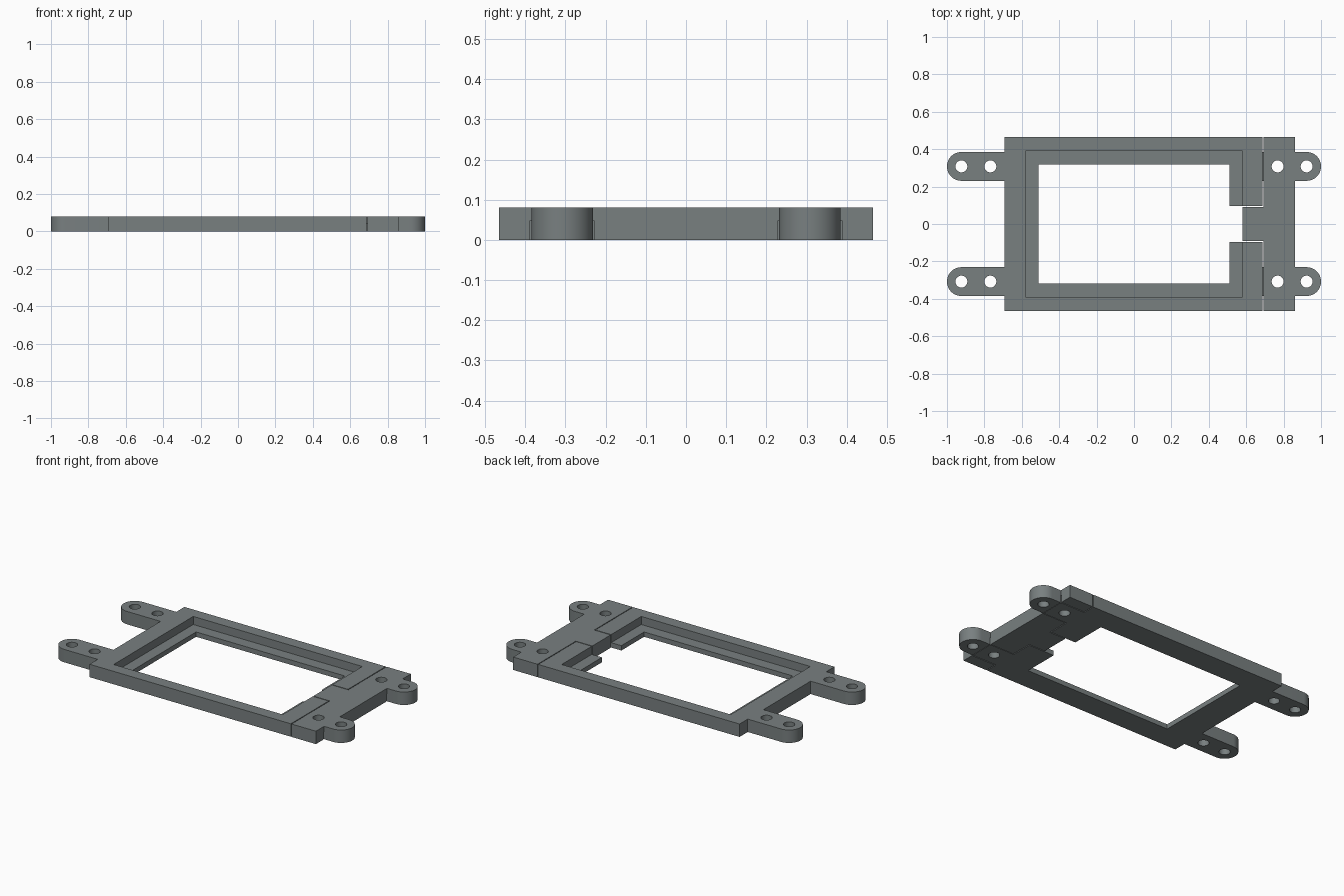
import bpy, bmesh, math

if "Cube" in bpy.data.objects:
    bpy.data.objects.remove(bpy.data.objects["Cube"])

H = 0.08            # plate thickness
LUG_Y, LUG_R, LUG_X, HOLE_X = 0.308, 0.077, 0.923, 0.768

grey = bpy.data.materials.new("slate grey")
grey.diffuse_color = (0.19, 0.215, 0.217, 1)
grey.use_nodes = True
grey.node_tree.nodes["Principled BSDF"].inputs["Base Color"].default_value = grey.diffuse_color


def prism(name, pts, z0, z1):
    """Extrude a flat outline from z0 to z1."""
    bm = bmesh.new()
    face = bm.faces.new([bm.verts.new((x, y, z0)) for x, y in pts])
    out = bmesh.ops.extrude_face_region(bm, geom=[face])
    bmesh.ops.translate(bm, vec=(0, 0, z1 - z0),
                        verts=[v for v in out["geom"] if isinstance(v, bmesh.types.BMVert)])
    bmesh.ops.recalc_face_normals(bm, faces=bm.faces)
    me = bpy.data.meshes.new(name)
    bm.to_mesh(me)
    bm.free()
    ob = bpy.data.objects.new(name, me)
    bpy.context.collection.objects.link(ob)
    me.materials.append(grey)
    return ob


def rect(x0, x1, y0, y1):
    return [(x0, y0), (x1, y0), (x1, y1), (x0, y1)]


def cut(ob, pts, z0, z1):
    """Subtract a prism from an object."""
    cutter = prism("cutter", pts, z0, z1)
    mod = ob.modifiers.new("cut", "BOOLEAN")
    mod.operation, mod.solver, mod.object = "DIFFERENCE", "EXACT", cutter
    bpy.context.view_layer.objects.active = ob
    bpy.ops.object.modifier_apply(modifier=mod.name)
    bpy.data.objects.remove(cutter)


def circle(x, y, r, n=32):
    return [(x + r * math.cos(2 * math.pi * i / n), y + r * math.sin(2 * math.pi * i / n))
            for i in range(n)]


def lug_side(edge, sign):
    """Upper half of an end outline, from the corner down past the rounded lug."""
    pts = [(edge, 0.465), (edge, LUG_Y + LUG_R)]
    for i in range(25):
        a = math.pi / 2 - math.pi * i / 24
        pts.append((sign * (LUG_X + LUG_R * math.cos(a)), LUG_Y + LUG_R * math.sin(a)))
    return pts + [(edge, LUG_Y - LUG_R)]


def mirrored(half):
    return half + [(x, -y) for x, y in reversed(half)]


def drill(ob, xs, ys=(-LUG_Y, LUG_Y)):
    for x in xs:
        for y in ys:
            cut(ob, circle(x, y, 0.032), -0.1, 0.2)


# Frame with two lugs, stepped opening and a gap for the tongue
frame = prism("frame", mirrored([(0.688, 0.465)] + lug_side(-0.693, -1)), 0, H)
cut(frame, rect(-0.58, 0.58, -0.39, 0.39), 0.03, 0.2)
cut(frame, rect(-0.51, 0.51, -0.318, 0.318), -0.1, 0.2)
cut(frame, rect(0.45, 0.8, -0.095, 0.095), -0.1, 0.2)
drill(frame, (-LUG_X, -HOLE_X))

# End cap with two lugs and a tongue, hollowed below for the frame tabs
tongue = [(0.693, 0.09), (0.58, 0.09)]
cap = prism("end_cap", mirrored(tongue[::-1] + [(0.693, 0.465)] + lug_side(0.86, 1)), 0, H)
for s in (-1, 1):
    y0, y1 = sorted((s * 0.228, s * 0.39))
    cut(cap, rect(0.65, 0.861, y0, y1), -0.1, 0.047)
drill(cap, (LUG_X, HOLE_X))

# Tabs of the frame reaching under the cap
tabs = []
for s, side in ((-1, "front"), (1, "back")):
    y0, y1 = sorted((s * (LUG_Y - LUG_R), s * (LUG_Y + LUG_R)))
    tab = prism(side + "_tab", rect(0.688, 0.859, y0, y1), 0, 0.045)
    drill(tab, (HOLE_X,), (s * LUG_Y,))
    tabs.append(tab)

# Smooth the round ends and holes, keep the corners sharp
bpy.ops.object.select_all(action="DESELECT")
for ob in [frame, cap] + tabs:
    ob.select_set(True)
bpy.context.view_layer.objects.active = frame
bpy.ops.object.shade_smooth_by_angle(angle=math.radians(30))
